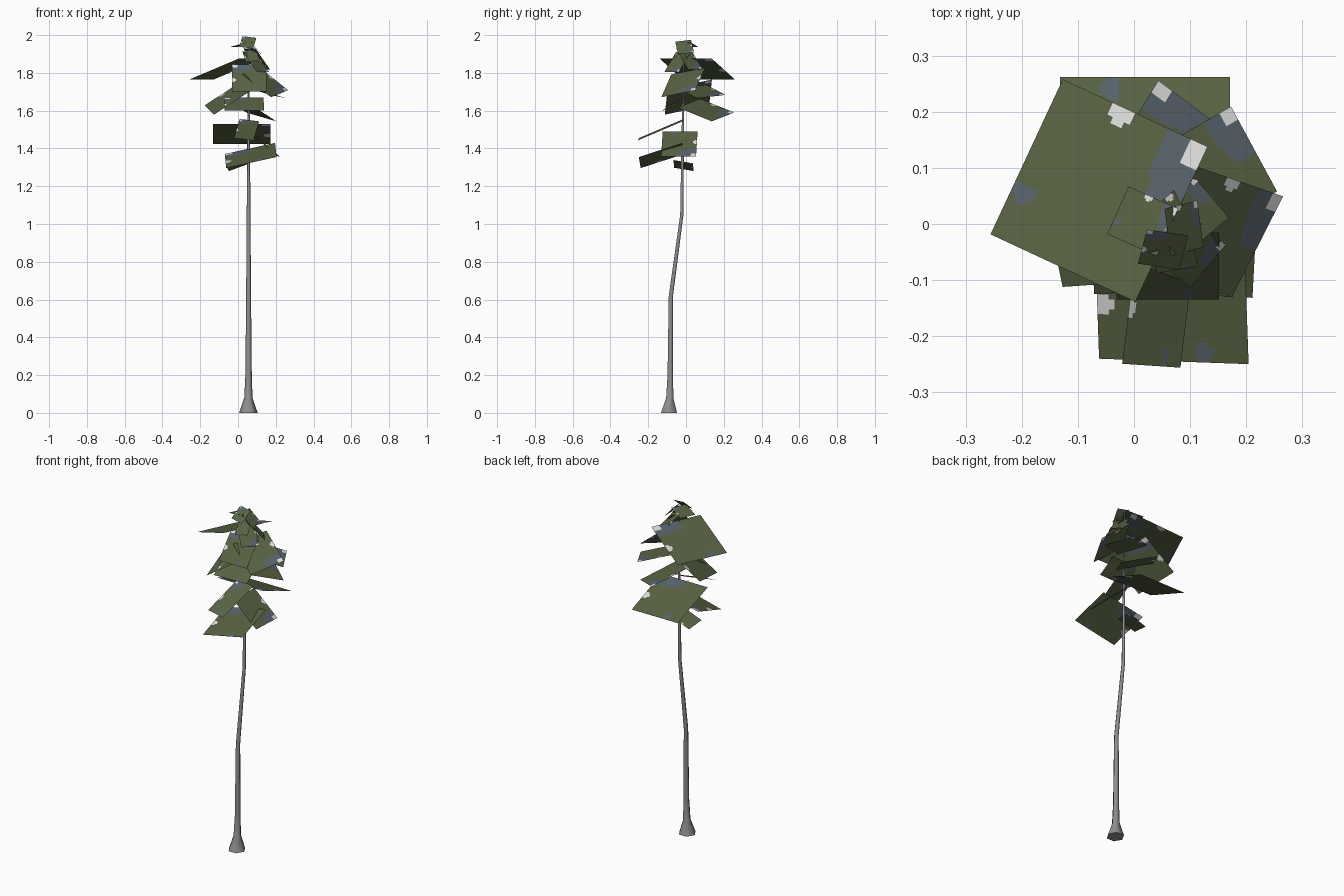
import bpy, bmesh, math
from mathutils import Vector, Matrix

if "Cube" in bpy.data.objects:
    bpy.data.objects.remove(bpy.data.objects["Cube"])


def material(name, rgb):
    m = bpy.data.materials.new(name)
    m.diffuse_color = (*rgb, 1)
    m.use_nodes = True
    m.node_tree.nodes["Principled BSDF"].inputs["Base Color"].default_value = m.diffuse_color
    return m


BARK = material("grey_bark", (0.27, 0.27, 0.27))
LEAF = [material("needle_green", (0.096, 0.122, 0.055)),
        material("blue_grey", (0.094, 0.122, 0.143)),
        material("pale_grey", (0.72, 0.73, 0.71))]


def finish(name, bm, mats):
    me = bpy.data.meshes.new(name)
    bm.to_mesh(me)
    bm.free()
    for m in mats:
        me.materials.append(m)
    ob = bpy.data.objects.new(name, me)
    bpy.context.collection.objects.link(ob)
    return ob


# trunk: rings along a bent path (x, y, z, radius)
PATH = [(0.055, -0.09, 0.0, 0.049), (0.055, -0.086, 0.08, 0.022),
        (0.056, -0.083, 0.2, 0.017), (0.056, -0.08, 0.62, 0.013),
        (0.056, -0.022, 1.05, 0.010), (0.056, -0.017, 1.5, 0.007),
        (0.056, -0.01, 1.96, 0.003)]
SIDES = 6
bm = bmesh.new()
rings = []
for x, y, z, r in PATH:
    rings.append([bm.verts.new((x + r * math.cos(math.tau * i / SIDES),
                                y + r * math.sin(math.tau * i / SIDES), z))
                  for i in range(SIDES)])
for a, b in zip(rings, rings[1:]):
    for i in range(SIDES):
        j = (i + 1) % SIDES
        bm.faces.new((a[i], a[j], b[j], b[i]))
bm.faces.new(rings[-1])
bm.faces.new(rings[0][::-1])
trunk = finish("trunk", bm, [BARK])
bpy.context.view_layer.objects.active = trunk
trunk.select_set(True)
bpy.ops.object.shade_smooth_by_angle(angle=math.radians(75))


# patches on every foliage card: u runs outward 0..1, v across -0.5..0.5
def patch(u, v):
    if math.hypot((u - 0.06) / 0.06, (v + 0.42) / 0.085) < 1:
        return 2
    if math.hypot((u - 0.58) / 0.07, (v + 0.46) / 0.07) < 1:
        return 2
    if u < 0.27 - 0.3 * max(0, v + 0.25) and v < 0.05:
        return 1
    if math.hypot((u - 0.93) / 0.08, (v - 0.2) / 0.06) < 1:
        return 1
    return 0


# flat foliage card hung on the trunk
def card(name, z, az, pitch, roll, length, width, shift, n=26):
    a, p, r = map(math.radians, (az, pitch, roll))
    turned = math.cos(a) > 0.4      # cards on the right carry the patches turned round
    out = Vector((math.cos(a) * math.cos(p), math.sin(a) * math.cos(p), -math.sin(p)))
    flat = Vector((-math.sin(a), math.cos(a), 0))
    side = Matrix.Rotation(r, 3, out) @ flat
    root = Vector((0.06, -0.015, z)) + flat * shift
    bm = bmesh.new()
    grid = [[bm.verts.new(root + out * (length * i / n) + side * (width * (j / n - 0.5)))
             for j in range(n + 1)] for i in range(n + 1)]
    for i in range(n):
        for j in range(n):
            f = bm.faces.new((grid[i][j], grid[i + 1][j], grid[i + 1][j + 1], grid[i][j + 1]))
            u, v = (i + 0.5) / n, (j + 0.5) / n - 0.5
            f.material_index = patch(1 - u, -v) if turned else patch(u, v)
    finish(name, bm, LEAF)


# height, direction, droop, roll, length, width, sideways shift
CARDS = [
    (1.33, 178, 20, 10, 0.12, 0.105, 0),
    (1.40, -88, 18, 13, 0.242, 0.273, 0.003),
    (1.49, -3, 40, 0, 0.205, 0.185, -0.016),
    (1.53, 90, 21, 0, 0.297, 0.303, 0.04),
    (1.55, -97, 23, -8, 0.26, 0.105, 0),
    (1.64, 58, 19, 14, 0.225, 0.205, 0.058),
    (1.67, -88, 33, 0, 0.125, 0.21, -0.03),
    (1.73, 30, 15, 6, 0.215, 0.173, 0.052),
    (1.74, 184, 33, -14, 0.25, 0.245, -0.035),
    (1.81, -19, 37, 13, 0.2, 0.205, 0.028),
    (1.845, -90, 50, 0, 0.186, 0.183, 0),
    (1.875, 155, 21, 0, 0.305, 0.305, -0.016),
    (1.91, -40, 48, 0, 0.14, 0.10, 0),
    (1.93, 40, 48, 0, 0.15, 0.10, 0),
    (1.92, -75, 40, 8, 0.09, 0.075, 0),
    (1.96, 156, 14, 0, 0.10, 0.093, 0),
    (1.97, 15, 48, 10, 0.09, 0.085, 0),
    (1.99, -105, 42, -10, 0.085, 0.075, 0),
]
for k, c in enumerate(CARDS):
    card("foliage_card_%02d" % (k + 1), *c)
